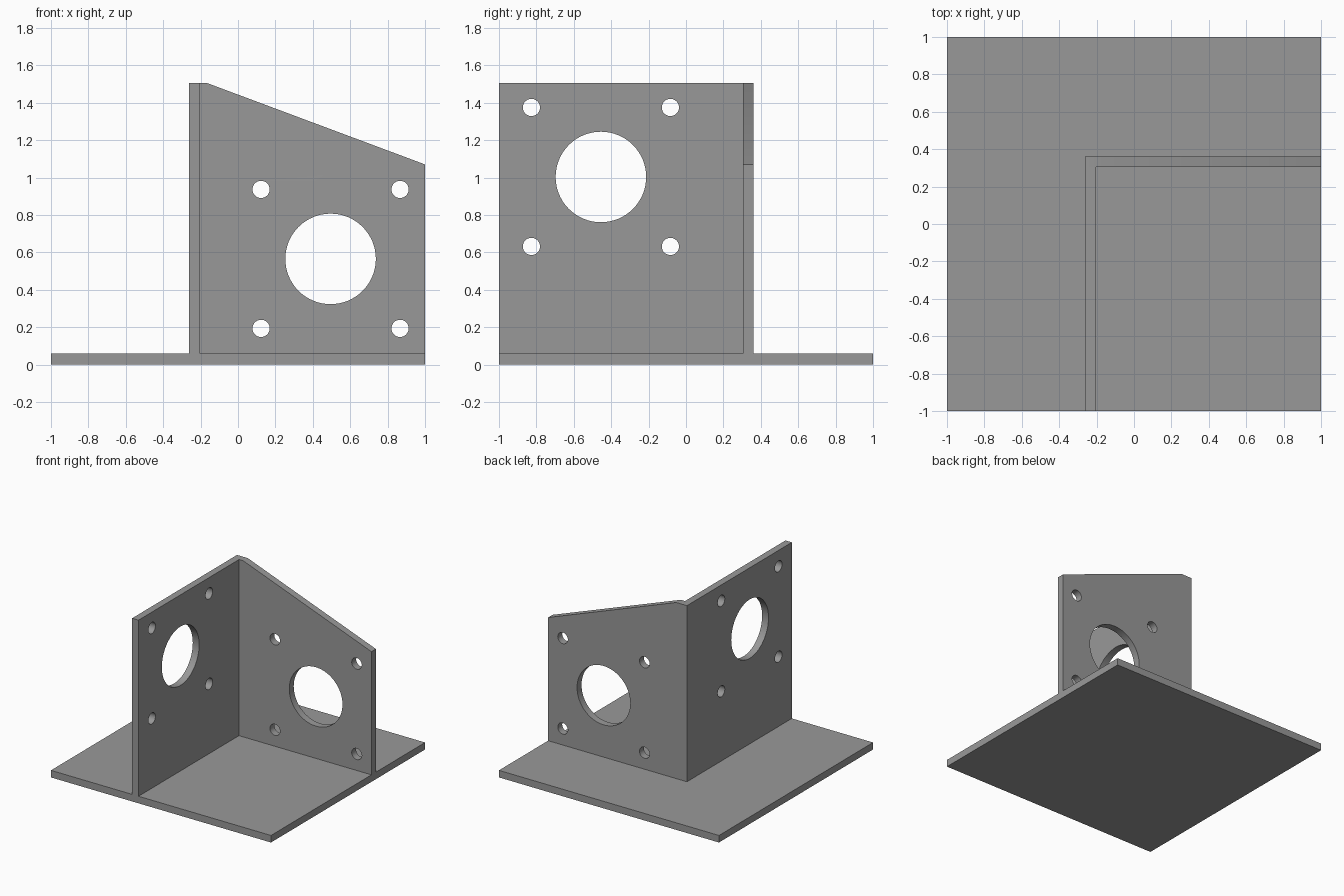
import bpy, bmesh, math
from mathutils import Matrix

if "Cube" in bpy.data.objects:
    bpy.data.objects.remove(bpy.data.objects["Cube"])

T = 0.058           # sheet thickness
TOP = 1.505         # height of the walls
WALL_X = -0.262     # outer face of side wall
WALL_Y = 0.362      # outer face of back wall
BIG_R, SMALL_R, PITCH = 0.242, 0.046, 0.3715

grey = bpy.data.materials.new("plain grey")
grey.diffuse_color = (0.318, 0.318, 0.318, 1)
grey.use_nodes = True
grey.node_tree.nodes["Principled BSDF"].inputs["Base Color"].default_value = grey.diffuse_color


def circle(cx, cy, r, n):
    return [(cx + r * math.cos(2 * math.pi * i / n),
             cy + r * math.sin(2 * math.pi * i / n)) for i in range(n)]


def motor_holes(cx, cy):
    """Large centre opening with four screw holes around it."""
    holes = [circle(cx, cy, BIG_R, 64)]
    for sx in (-1, 1):
        for sy in (-1, 1):
            holes.append(circle(cx + sx * PITCH, cy + sy * PITCH, SMALL_R, 32))
    return holes


def sheet(name, loops, matrix):
    """Flat plate of thickness T from an outline followed by hole loops."""
    curve = bpy.data.curves.new(name + "_profile", 'CURVE')
    curve.dimensions = '2D'
    curve.fill_mode = 'BOTH'
    curve.extrude = T / 2
    for pts in loops:
        s = curve.splines.new('POLY')
        s.points.add(len(pts) - 1)
        for p, (x, y) in zip(s.points, pts):
            p.co = (x, y, 0, 1)
        s.use_cyclic_u = True
    temp = bpy.data.objects.new(name + "_profile", curve)
    bpy.context.scene.collection.objects.link(temp)
    dg = bpy.context.evaluated_depsgraph_get()
    mesh = bpy.data.meshes.new_from_object(temp.evaluated_get(dg))
    bpy.data.objects.remove(temp)
    bpy.data.curves.remove(curve)

    # weld caps to rims and bake the placement
    bm = bmesh.new()
    bm.from_mesh(mesh)
    bmesh.ops.remove_doubles(bm, verts=bm.verts, dist=1e-5)
    bmesh.ops.transform(bm, matrix=matrix, verts=bm.verts)
    bmesh.ops.recalc_face_normals(bm, faces=bm.faces)
    bm.to_mesh(mesh)
    bm.free()
    mesh.name = name
    mesh.materials.clear()
    mesh.materials.append(grey)
    obj = bpy.data.objects.new(name, mesh)
    bpy.context.scene.collection.objects.link(obj)
    bpy.ops.object.select_all(action='DESELECT')
    obj.select_set(True)
    bpy.context.view_layer.objects.active = obj
    bpy.ops.object.shade_smooth_by_angle(angle=math.radians(30))
    return obj


# Base plate
sheet("base_plate", [[(-1, -1), (1, -1), (1, 1), (-1, 1)]],
      Matrix.Translation((0, 0, T / 2)))

# Back wall with sloping top edge (profile x, z)
sheet("back_wall",
      [[(WALL_X, T), (1, T), (1, 1.07), (-0.165, TOP), (WALL_X, TOP)]]
      + motor_holes(0.495, 0.565),
      Matrix(((1, 0, 0, 0), (0, 0, -1, WALL_Y - T / 2), (0, 1, 0, 0), (0, 0, 0, 1))))

# Side wall, meeting the back wall at the corner (profile y, z)
inner_y = WALL_Y - T
sheet("side_wall",
      [[(-1, T), (inner_y, T), (inner_y, TOP), (-1, TOP)]]
      + motor_holes(-0.455, 1.003),
      Matrix(((0, 0, 1, WALL_X + T / 2), (1, 0, 0, 0), (0, 1, 0, 0), (0, 0, 0, 1))))
